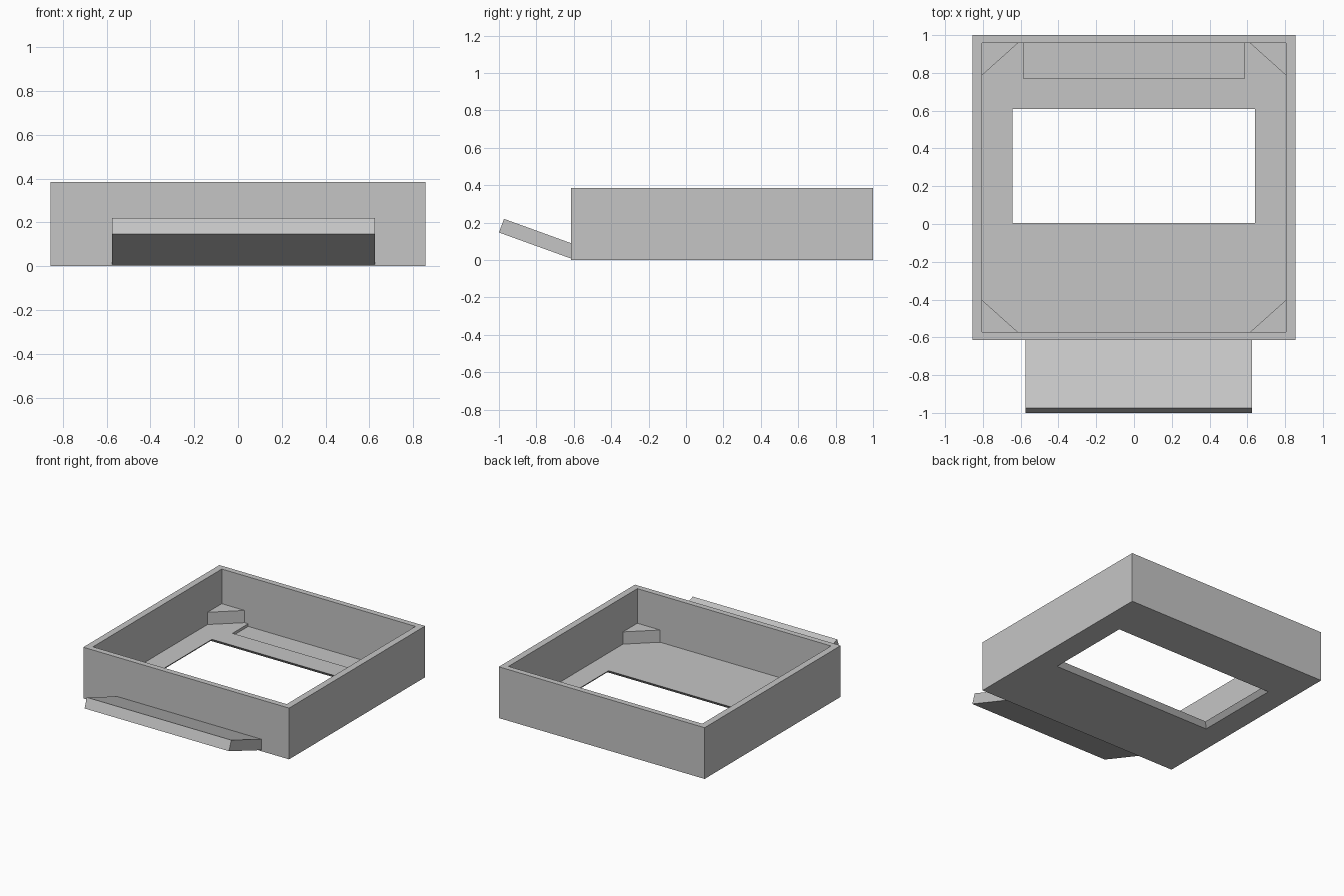
import bpy
import bmesh

if "Cube" in bpy.data.objects:
    bpy.data.objects.remove(bpy.data.objects["Cube"], do_unlink=True)

grey = bpy.data.materials.new("light_grey")
grey.use_nodes = True
colour = (0.56, 0.56, 0.56, 1)
grey.diffuse_color = colour
grey.node_tree.nodes["Principled BSDF"].inputs["Base Color"].default_value = colour

# Main dimensions
HALF_X, FRONT, BACK, HEIGHT = 0.855, -0.615, 1.0, 0.385
IN_X, IN_FRONT, IN_BACK = 0.805, -0.572, 0.957
FLOOR = 0.033


def loft(name, lower, upper):
    """Closed solid between two matching outlines."""
    bm = bmesh.new()
    a = [bm.verts.new(p) for p in lower]
    b = [bm.verts.new(p) for p in upper]
    bm.faces.new(a)
    bm.faces.new(b)
    for i in range(len(a)):
        j = (i + 1) % len(a)
        bm.faces.new((a[i], a[j], b[j], b[i]))
    bmesh.ops.recalc_face_normals(bm, faces=bm.faces)
    mesh = bpy.data.meshes.new(name)
    bm.to_mesh(mesh)
    bm.free()
    mesh.materials.append(grey)
    obj = bpy.data.objects.new(name, mesh)
    bpy.context.collection.objects.link(obj)
    return obj


def rect(x0, x1, y0, y1, z, grow=0.0):
    return [(x0 - grow, y0 - grow, z), (x1 + grow, y0 - grow, z),
            (x1 + grow, y1 + grow, z), (x0 - grow, y1 + grow, z)]


def block(name, x0, x1, y0, y1, z0, z1):
    return loft(name, rect(x0, x1, y0, y1, z0), rect(x0, x1, y0, y1, z1))


def carve(target, cutter):
    """Subtract the cutter for good and remove it."""
    cutter.hide_render = True
    mod = target.modifiers.new("cut", 'BOOLEAN')
    mod.operation = 'DIFFERENCE'
    mod.solver = 'EXACT'
    mod.object = cutter
    bpy.context.view_layer.objects.active = target
    bpy.ops.object.modifier_apply(modifier=mod.name)
    bpy.data.objects.remove(cutter, do_unlink=True)


# Open tray with a thin floor
tray = block("tray", -HALF_X, HALF_X, FRONT, BACK, 0, HEIGHT)
carve(tray, block("cavity", -IN_X, IN_X, IN_FRONT, IN_BACK, FLOOR, HEIGHT + 0.1))

# Shallow recess along the back of the floor
carve(tray, block("floor_recess", -0.585, 0.585, 0.77, IN_BACK, 0.013, 0.2))

# Window, bevelled outwards towards the underside
window = (-0.643, 0.64, 0.005, 0.61)
over = 0.02
carve(tray, loft("window_cutter",
                 rect(*window, -over, FLOOR + over),
                 rect(*window, FLOOR + over, -over)))

# Triangular corner supports
for side, sx in (("right", -1), ("left", 1)):
    for end, y, sy in (("front", IN_FRONT, 1), ("back", IN_BACK, -1)):
        outline = [(sx * IN_X, y), (sx * (IN_X - 0.19), y), (sx * IN_X, y + sy * 0.17)]
        loft(f"{end}_{side}_corner_support",
             [(px, py, FLOOR) for px, py in outline],
             [(px, py, 0.125) for px, py in outline])

# Tilted lip on the front wall
profile = [(FRONT, 0.008), (-1.0, 0.147), (-0.973, 0.22), (FRONT, 0.09)]
loft("front_lip", [(-0.575, y, z) for y, z in profile],
     [(0.625, y, z) for y, z in profile])
